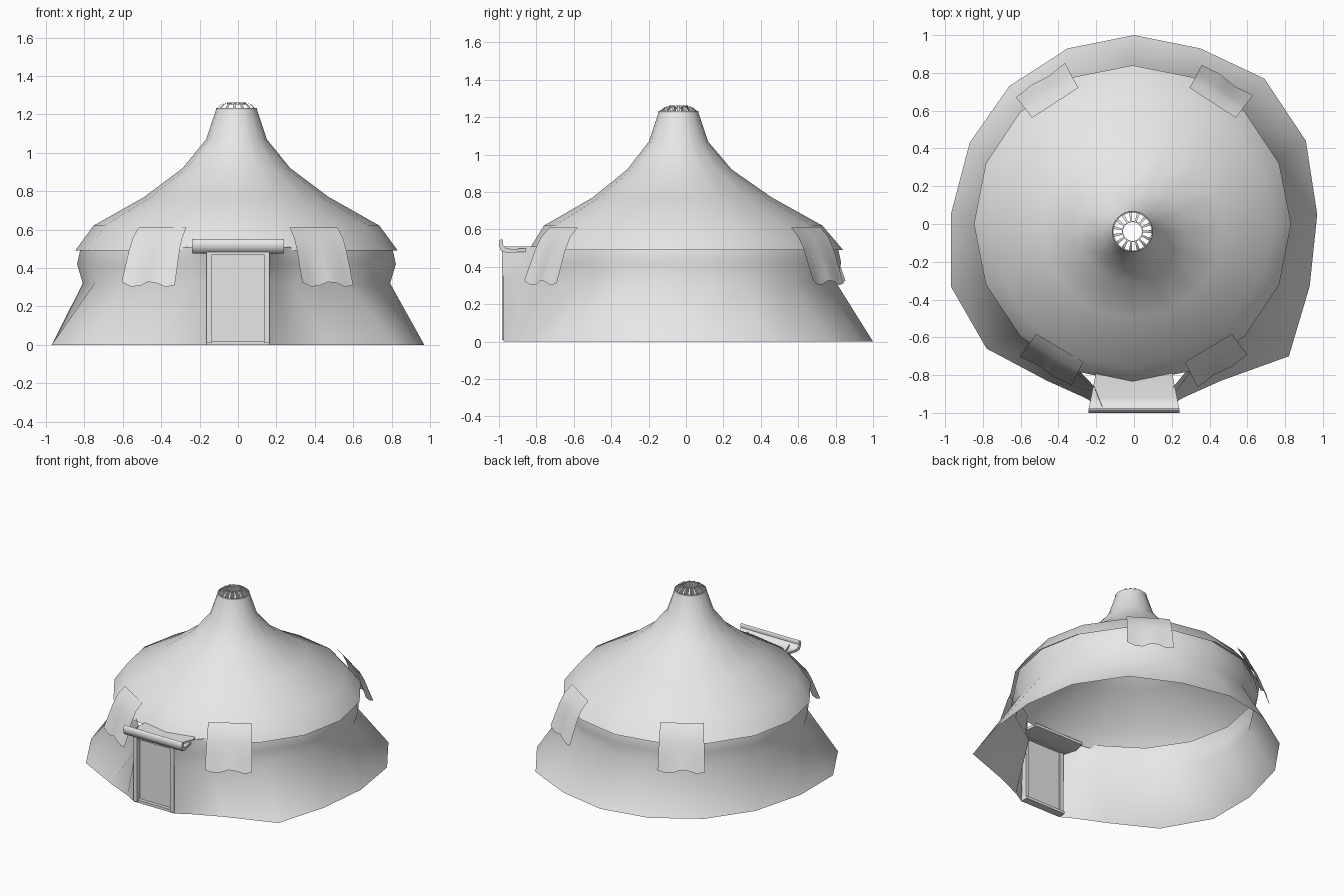
import bpy, math
from math import sin, cos, pi, radians
from mathutils import Vector, Matrix

cube = bpy.data.objects.get("Cube")
if cube:
    bpy.data.objects.remove(cube, do_unlink=True)

canvas = bpy.data.materials.new("pale_grey_canvas")
canvas.use_nodes = True
canvas.diffuse_color = (0.8, 0.8, 0.8, 1)
canvas.node_tree.nodes["Principled BSDF"].inputs["Base Color"].default_value = (0.8, 0.8, 0.8, 1)


def make(name, verts, faces, angle=60):
    mesh = bpy.data.meshes.new(name)
    mesh.from_pydata(verts, [], faces)
    mesh.materials.append(canvas)
    obj = bpy.data.objects.new(name, mesh)
    bpy.context.collection.objects.link(obj)
    bpy.ops.object.select_all(action='DESELECT')
    obj.select_set(True)
    bpy.context.view_layer.objects.active = obj
    bpy.ops.object.shade_smooth_by_angle(angle=radians(angle))
    return obj


def sheet(name, rows, closed=False, angle=60):
    """Skin a list of equally long rows of points."""
    n = len(rows[0])
    faces = []
    for r in range(len(rows) - 1):
        for c in range(n if closed else n - 1):
            d = (c + 1) % n
            faces.append((r * n + c, r * n + d, (r + 1) * n + d, (r + 1) * n + c))
    return make(name, [p for row in rows for p in row], faces, angle)


def box(name, lo, hi):
    verts = [(x, y, z) for x in (lo[0], hi[0]) for y in (lo[1], hi[1]) for z in (lo[2], hi[2])]
    faces = [(0, 1, 3, 2), (4, 6, 7, 5), (0, 4, 5, 1), (2, 3, 7, 6), (0, 2, 6, 4), (1, 5, 7, 3)]
    return make(name, verts, faces, 30)


# Roof: sixteen-sided sweep whose centre drifts forward towards the top
SIDES = 16
roof_profile = [(0.84, 0.49, 0), (0.745, 0.62, -0.015), (0.48, 0.77, -0.02),
                (0.28, 0.92, -0.035), (0.158, 1.07, -0.04), (0.105, 1.23, -0.04)]
sheet("roof", [[(r * cos(2 * pi * k / SIDES) - 0.008, cy + r * sin(2 * pi * k / SIDES), z)
                for k in range(SIDES)] for r, z, cy in roof_profile], closed=True)

# Wall: irregular flared foot, narrow waist, open at the doorway
right_foot = [(0.35, 0.93), (0.69, 0.77), (0.91, 0.44), (0.97, 0.05),
              (0.93, -0.33), (0.82, -0.70), (0.46, -0.83)]
left_foot = [(-0.35, 0.93), (-0.66, 0.73), (-0.87, 0.43), (-0.97, 0.05),
             (-0.97, -0.33), (-0.78, -0.66), (-0.46, -0.83)]
foot = right_foot[::-1] + [(0, 1)] + left_foot
wall_rows = []
for radius, z, lift in [(None, 0, 0), (0.80, 0.32, 0.64), (0.83, 0.42, 0.84), (0.81, 0.51, 1)]:
    row = []
    for i, (x, y) in enumerate(foot):
        a = radians(90 + 22.5 * (i - 7))
        row.append((x, y, z) if radius is None else (radius * cos(a) - 0.008, radius * sin(a), z))
    for side, add in ((1, lambda p: row.insert(0, p)), (-1, row.append)):
        add((side * (0.26 - 0.05 * lift), -0.92 + 0.06 * lift, z))
        add((side * 0.165, -0.975, z))
    wall_rows.append(row)
sheet("wall", wall_rows)

# Doorway
for side, label in ((1, "left"), (-1, "right")):
    x0, x1 = sorted((side * 0.135, side * 0.165))
    box("door_post_" + label, (x0, -0.985, 0.01), (x1, -0.93, 0.49))
box("door_lintel", (-0.165, -0.98, 0.47), (0.165, -0.92, 0.495))
box("door_sill", (-0.165, -0.975, 0.0), (0.165, -0.92, 0.02))
box("door_panel", (-0.137, -0.95, 0.02), (0.137, -0.94, 0.475))

# Canopy with a curled front lip, slightly wider at the front
lip = [(-0.78, 0.505), (-0.92, 0.495), (-0.96, 0.498), (-0.98, 0.52), (-0.977, 0.54),
       (-0.985, 0.55), (-0.996, 0.542), (-1.0, 0.515), (-0.988, 0.485), (-0.96, 0.475),
       (-0.78, 0.485)]


def lip_end(side, inset):
    return [(side * (0.2 + 0.04 * min(1, (-0.78 - y) / 0.2) - inset), y, z) for y, z in lip]


canopy = sheet("canopy", [lip_end(s, 0) for s in (-1, 1)], closed=True, angle=50)
for side, label in ((1, "left"), (-1, "right")):
    make("canopy_end_" + label, lip_end(side, 0), [tuple(range(len(lip)))])

# Four cloth flaps over the eave, with wavy hems
flap_profile = [(0.765, 0.61), (0.815, 0.555), (0.847, 0.49), (0.875, 0.41), (0.908, 0.315)]
for label, angle in (("front_left", -59), ("front_right", 239), ("back_left", 57), ("back_right", 123)):
    turn = Matrix.Rotation(radians(angle), 3, 'Z')
    rows = []
    for i, (r, z) in enumerate(flap_profile):
        w = i / 4
        half = 0.146 + 0.012 * w
        rows.append([turn @ Vector((r + 0.006 * w * sin(t * 5), half * t,
                                    z + 0.015 * w ** 3 * sin(t * 5 + 1)))
                     for t in [k / 3 - 1 for k in range(7)]])
    sheet("flap_" + label, rows)

# Slotted smoke vent: a small open ring carried on thin bars
cx, cy = -0.008, -0.04
BARS = 15
for k in range(BARS):
    a = 2 * pi * k / BARS
    rows = []
    for r, z in ((0.105, 1.228), (0.082, 1.252), (0.05, 1.26)):
        half = 0.08 * r
        rows.append([(cx + r * cos(a) - s * half * sin(a), cy + r * sin(a) + s * half * cos(a), z)
                     for s in (-1, 1)])
    sheet("vent_bar_%d" % (k + 1), rows)
for label, rings in (("inner", ((0.05, 1.252), (0.05, 1.262), (0.056, 1.262))),
                     ("outer", ((0.107, 1.222), (0.107, 1.232), (0.1, 1.232)))):
    sheet("vent_ring_" + label, [[(cx + r * cos(2 * pi * k / 32), cy + r * sin(2 * pi * k / 32), z)
                                  for k in range(32)] for r, z in rings], closed=True, angle=30)
